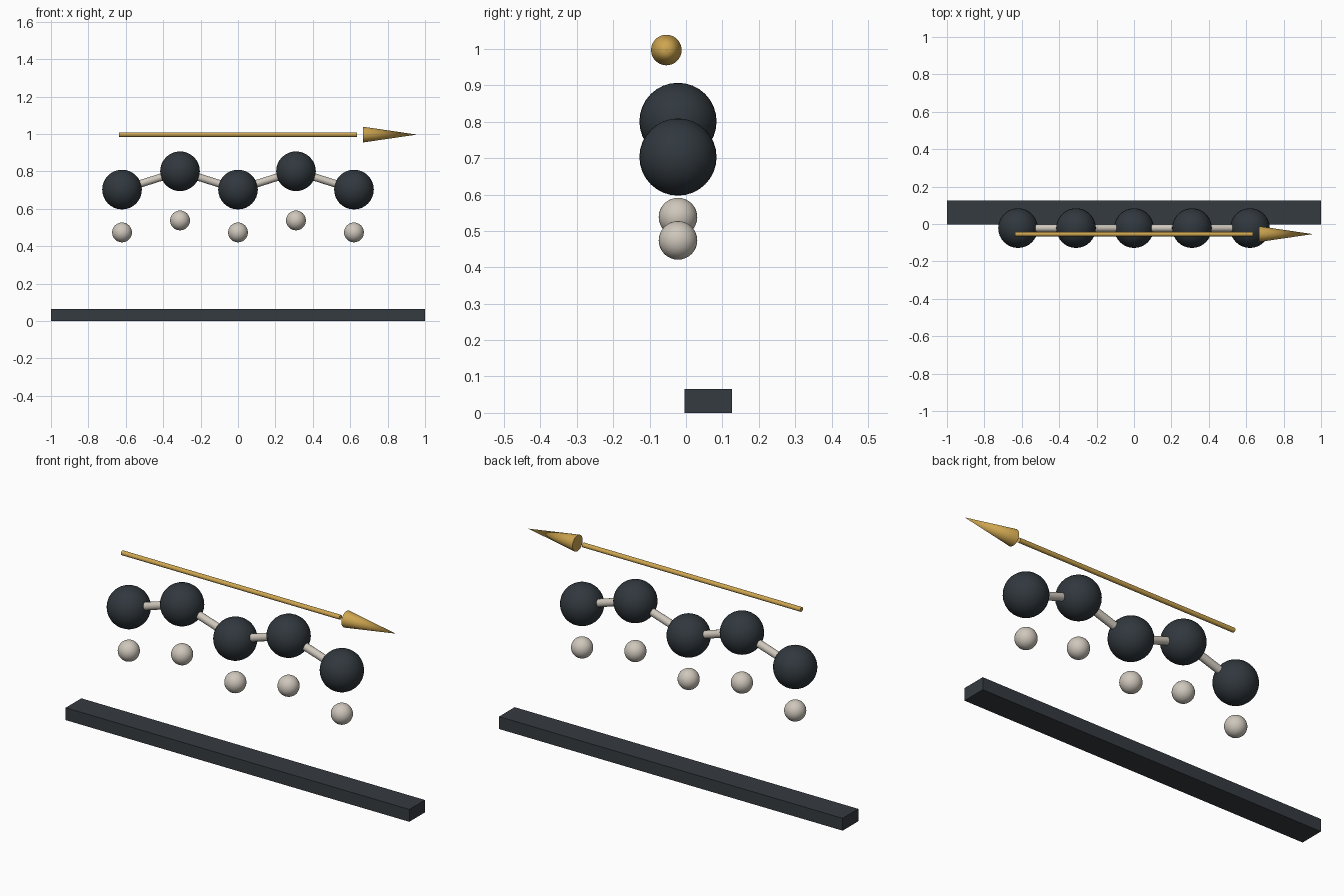
import bpy
from mathutils import Vector

cube = bpy.data.objects.get("Cube")
if cube:
    bpy.data.objects.remove(cube, do_unlink=True)


def material(name, rgb):
    m = bpy.data.materials.new(name)
    m.use_nodes = True
    m.diffuse_color = (*rgb, 1)
    m.node_tree.nodes["Principled BSDF"].inputs["Base Color"].default_value = (*rgb, 1)
    return m


slate = material("slate", (0.036, 0.044, 0.053))
charcoal = material("charcoal", (0.030, 0.039, 0.047))
ivory = material("ivory", (0.62, 0.57, 0.50))
gold = material("gold", (0.62, 0.38, 0.08))


def finish(name, mat):
    ob = bpy.context.object
    ob.name = name
    ob.data.materials.append(mat)
    bpy.ops.object.shade_smooth_by_angle(angle=0.7)
    return ob


def ball(name, centre, radius, mat):
    bpy.ops.mesh.primitive_uv_sphere_add(segments=32, ring_count=16, radius=radius, location=centre)
    finish(name, mat)


def taper(name, start, end, r1, r2, mat, sides):
    # Cylinder or cone running from start to end
    start, end = Vector(start), Vector(end)
    axis = end - start
    bpy.ops.mesh.primitive_cone_add(vertices=sides, radius1=r1, radius2=r2,
                                    depth=axis.length, location=(start + end) / 2)
    bpy.context.object.rotation_euler = axis.to_track_quat("Z", "Y").to_euler()
    finish(name, mat)


# Base bar
bpy.ops.mesh.primitive_cube_add(size=1, location=(0, 0.061, 0.0325))
bpy.context.object.scale = (2, 0.13, 0.065)
finish("base_bar", slate)

# Zigzag chain of large balls, each with a small ball hanging below
chain_y = -0.022
centres = [(0.31 * i, chain_y, 0.703 if i % 2 == 0 else 0.801) for i in range(-2, 3)]
for n, (x, y, z) in enumerate(centres, 1):
    ball(f"chain_ball_{n}", (x, y, z), 0.106, charcoal)
    drop = 0.229 if n % 2 else 0.263
    ball(f"hanging_ball_{n}", (x, y, z - drop), 0.053, ivory)

# Rods linking neighbouring balls
for n, (a, b) in enumerate(zip(centres, centres[1:]), 1):
    taper(f"link_rod_{n}", a, b, 0.02, 0.02, ivory, 16)

# Arrow above the chain
arrow_y, arrow_z = -0.054, 0.997
taper("arrow_shaft", (-0.635, arrow_y, arrow_z), (0.635, arrow_y, arrow_z), 0.012, 0.012, gold, 16)
taper("arrow_head", (0.669, arrow_y, arrow_z), (0.956, arrow_y, arrow_z), 0.042, 0, gold, 32)
